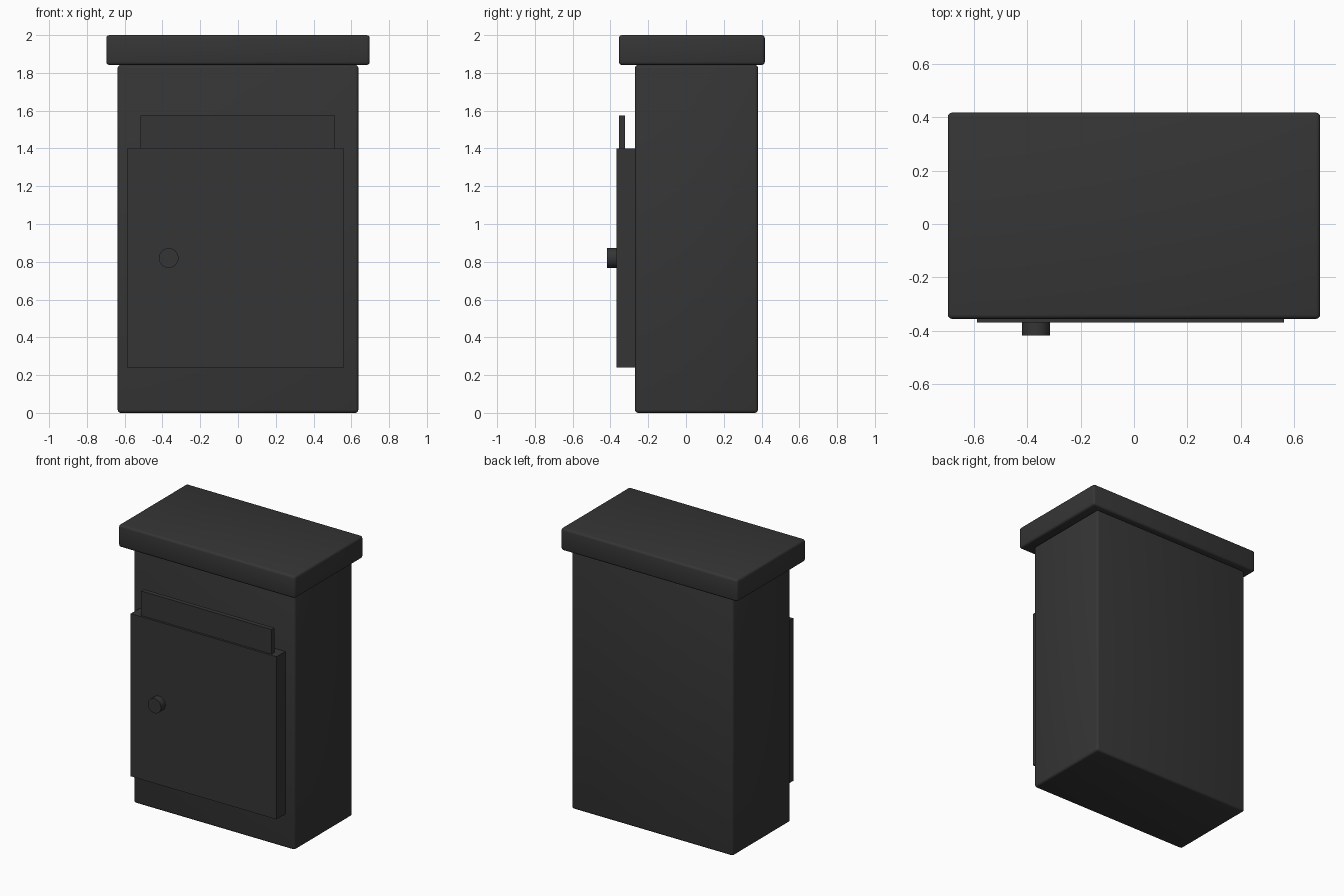
import bpy
import math

if "Cube" in bpy.data.objects:
    bpy.data.objects.remove(bpy.data.objects["Cube"])

metal = bpy.data.materials.new("dark_grey_metal")
metal.diffuse_color = (0.036, 0.036, 0.036, 1.0)
metal.use_nodes = True
metal.node_tree.nodes["Principled BSDF"].inputs["Base Color"].default_value = metal.diffuse_color


def box(name, x, y, z, bevel=0.0):
    """Box from (min, max) ranges, optionally with softly rounded edges."""
    centre = [(a + b) / 2 for a, b in (x, y, z)]
    bpy.ops.mesh.primitive_cube_add(size=1, location=centre)
    ob = bpy.context.object
    ob.name = name
    ob.scale = [b - a for a, b in (x, y, z)]
    bpy.ops.object.transform_apply(location=False, rotation=False, scale=True)
    ob.data.materials.append(metal)
    if bevel:
        m = ob.modifiers.new("rounded_edges", 'BEVEL')
        m.width = bevel
        m.segments = 3
        bpy.ops.object.modifier_apply(modifier=m.name)
        bpy.ops.object.shade_smooth_by_angle(angle=math.radians(35))
    return ob


# Cabinet body and overhanging lid
box("body", (-0.637, 0.637), (-0.27, 0.381), (0.0, 1.842), 0.016)
box("lid", (-0.697, 0.697), (-0.355, 0.417), (1.842, 2.0), 0.016)

# Thick front door, and the thin mail flap standing on its top edge
box("door", (-0.588, 0.562), (-0.369, -0.268), (0.24, 1.4))
box("mail_flap", (-0.517, 0.514), (-0.354, -0.322), (1.38, 1.575))

# Round lock knob
bpy.ops.mesh.primitive_cylinder_add(
    vertices=32, radius=0.052, depth=0.06,
    location=(-0.367, -0.388, 0.82), rotation=(math.pi / 2, 0, 0))
knob = bpy.context.object
knob.name = "lock_knob"
knob.data.materials.append(metal)
bpy.ops.object.shade_smooth_by_angle(angle=math.radians(35))
